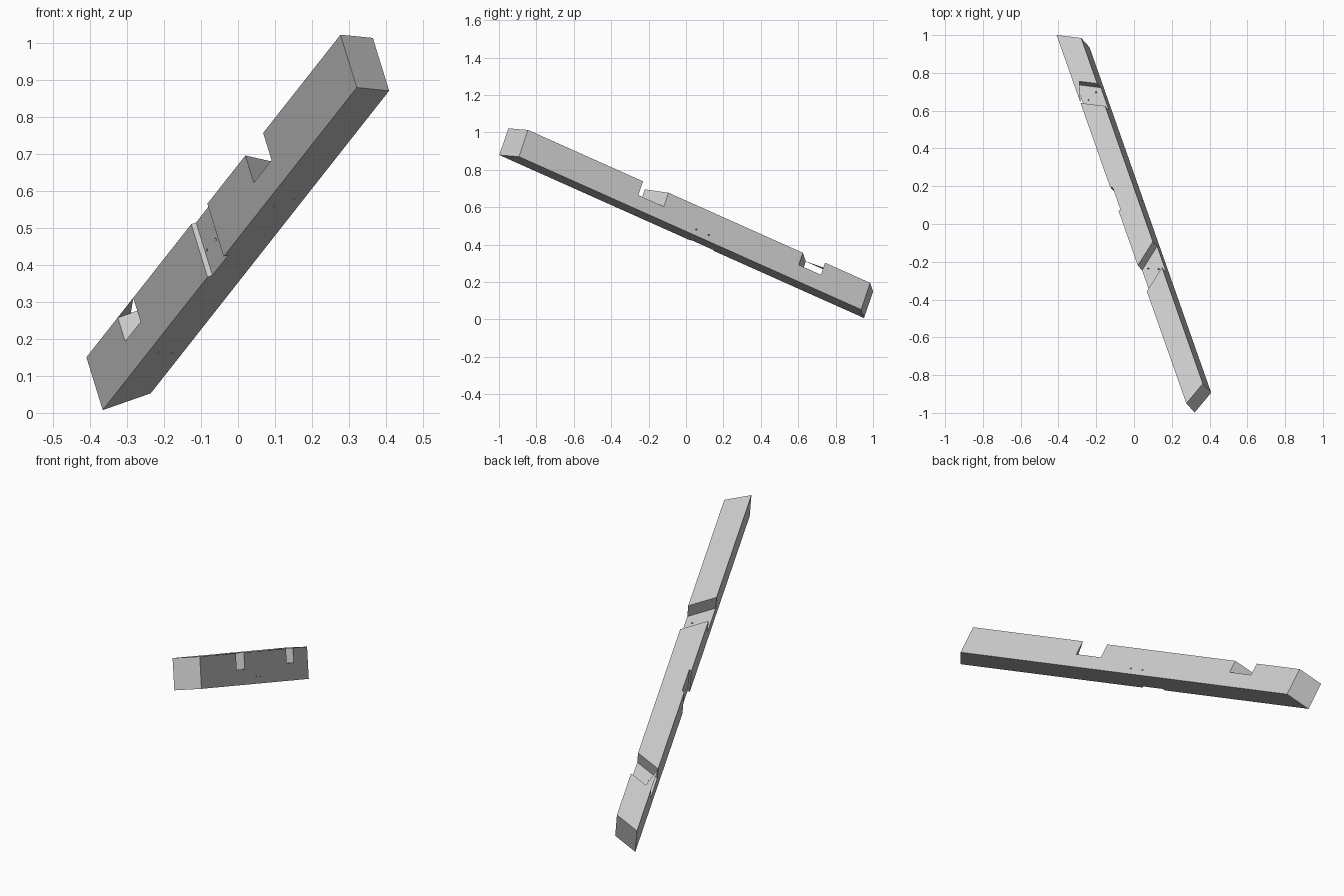
import bpy, bmesh
from mathutils import Vector, Matrix

if "Cube" in bpy.data.objects:
    bpy.data.objects.remove(bpy.data.objects["Cube"])

grey = bpy.data.materials.new("plain_grey")
grey.use_nodes = True
grey.diffuse_color = (0.6, 0.6, 0.6, 1)
grey.node_tree.nodes["Principled BSDF"].inputs["Base Color"].default_value = (0.6, 0.6, 0.6, 1)

# Beam frame: along = length, across = width, down = depth
CORNER = Vector((0.277, -0.95, 1.022))
along = Vector((-0.687, 1.951, -0.872)).normalized()
down = Vector((0.045, -0.05, -0.144))
down = (down - along * down.dot(along)).normalized()
across = down.cross(along)
FRAME = Matrix.Translation(CORNER) @ Matrix((along, across, down)).transposed().to_4x4()
WIDTH, DEPTH, LENGTH = 0.119, 0.157, 2.244


def finish(name, bm):
    bmesh.ops.recalc_face_normals(bm, faces=bm.faces)
    mesh = bpy.data.meshes.new(name)
    bm.to_mesh(mesh)
    bm.free()
    mesh.transform(FRAME)
    mesh.materials.append(grey)
    obj = bpy.data.objects.new(name, mesh)
    bpy.context.collection.objects.link(obj)
    return obj


def prism(name, outline, top, bottom):
    """Extrude a plan outline (along, across) through the depth."""
    bm = bmesh.new()
    face = bm.faces.new([bm.verts.new((s, d, top)) for s, d in outline])
    ext = bmesh.ops.extrude_face_region(bm, geom=[face])
    moved = [v for v in ext["geom"] if isinstance(v, bmesh.types.BMVert)]
    bmesh.ops.translate(bm, verts=moved, vec=(0, 0, bottom - top))
    return finish(name, bm)


def rod(name, start, end, radius=0.004):
    """Thin cylinder running slightly past both given points."""
    a, b = Vector(start), Vector(end)
    axis = b - a
    bm = bmesh.new()
    turn = Vector((0, 0, 1)).rotation_difference(axis).to_matrix().to_4x4()
    bmesh.ops.create_cone(bm, cap_ends=True, segments=12, radius1=radius, radius2=radius,
                          depth=axis.length * 1.2,
                          matrix=Matrix.Translation((a + b) / 2) @ turn)
    return finish(name, bm)


def skewed(start, end, skew, d0, d1):
    """Plan parallelogram whose ends slide along the beam by skew per unit width."""
    return [(start + skew * d0, d0), (end + skew * d0, d0),
            (end + skew * d1, d1), (start + skew * d1, d1)]


def cut(target, cutter):
    mod = target.modifiers.new("cut", 'BOOLEAN')
    mod.operation = 'DIFFERENCE'
    mod.solver = 'EXACT'
    mod.object = cutter
    cutter.hide_render = True
    bpy.context.view_layer.objects.active = target
    bpy.ops.object.modifier_apply(modifier=mod.name)
    bpy.data.objects.remove(cutter)


# Mitred beam
beam = prism("beam", [(0, 0), (LENGTH, 0), (LENGTH - 0.071, WIDTH), (0.068, WIDTH)], 0, DEPTH)

# Skewed notches in the top, and a shallow housing on one side
cut(beam, prism("upper_notch", skewed(0.683, 0.84, 0.78, -0.03, 0.15), -0.05, 0.081))
cut(beam, prism("lower_notch", skewed(1.83, 1.967, -0.6, -0.03, 0.15), -0.05, 0.071))
cut(beam, prism("side_housing", skewed(1.176, 1.318, -0.6, -0.03, 0.012), -0.05, 0.2))

# Peg holes through the notch floors
for s, d in ((0.835, 0.035), (0.808, 0.086), (1.858, 0.034), (1.882, 0.086)):
    cut(beam, rod("peg_hole", (s, d, 0.05), (s, d, DEPTH)))

# Slanted peg holes through the side housing
for s in (1.296, 1.22):
    cut(beam, rod("side_peg_hole", (s, 0.012, 0.089), (s - 0.072, WIDTH, 0.124)))

# Thin leftover sliver of the top surface over the lower notch
prism("notch_sliver", [(1.83, 0), (1.967, 0), (1.948, 0.032)], 0, 0.001)
